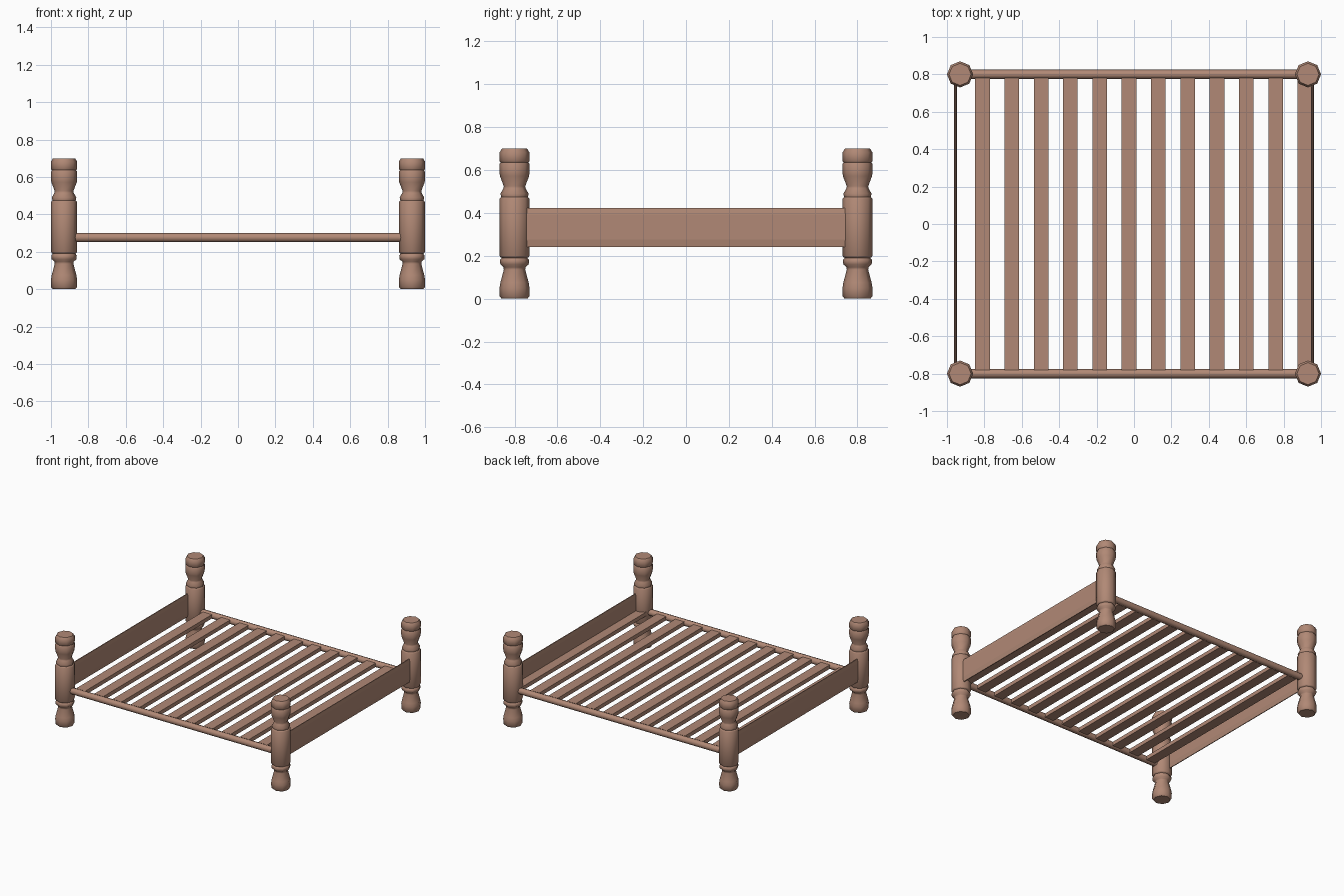
import bpy, bmesh, math

if "Cube" in bpy.data.objects:
    bpy.data.objects.remove(bpy.data.objects["Cube"])

wood = bpy.data.materials.new("wood")
wood.diffuse_color = (0.44, 0.25, 0.18, 1)
wood.use_nodes = True
wood.node_tree.nodes["Principled BSDF"].inputs["Base Color"].default_value = wood.diffuse_color


def finish(name, bm, angle=None):
    bmesh.ops.recalc_face_normals(bm, faces=bm.faces)
    me = bpy.data.meshes.new(name)
    bm.to_mesh(me)
    bm.free()
    me.materials.append(wood)
    ob = bpy.data.objects.new(name, me)
    bpy.context.collection.objects.link(ob)
    if angle:
        bpy.ops.object.select_all(action='DESELECT')
        ob.select_set(True)
        bpy.context.view_layer.objects.active = ob
        bpy.ops.object.shade_smooth_by_angle(angle=math.radians(angle))
    return ob


def loft(rings):
    # joins equal-sized loops of points and caps both ends
    bm = bmesh.new()
    loops = [[bm.verts.new(p) for p in r] for r in rings]
    n = len(loops[0])
    for a, b in zip(loops, loops[1:]):
        for i in range(n):
            j = (i + 1) % n
            bm.faces.new((a[i], a[j], b[j], b[i]))
    bm.faces.new(loops[0])
    bm.faces.new(loops[-1])
    return bm


def circle(r, n=8):
    return [(r * math.cos(2 * math.pi * i / n), r * math.sin(2 * math.pi * i / n)) for i in range(n)]


# Turned post profile: (radius, height)
POST = [(0.060, 0.0), (0.069, 0.01), (0.070, 0.05), (0.066, 0.075), (0.050, 0.135),
        (0.051, 0.147), (0.066, 0.160), (0.068, 0.180), (0.060, 0.190), (0.066, 0.194),
        (0.070, 0.200), (0.070, 0.465), (0.065, 0.472), (0.062, 0.474), (0.066, 0.490),
        (0.052, 0.514), (0.050, 0.525), (0.068, 0.572), (0.070, 0.590), (0.070, 0.628),
        (0.065, 0.636), (0.070, 0.642), (0.070, 0.682), (0.059, 0.70)]

# Four corner posts
for sx, ex in ((-1, "left"), (1, "right")):
    for sy, ey in ((-1, "front"), (1, "back")):
        post = finish(f"post_{ey}_{ex}",
                      loft([[(x, y, z) for x, y in circle(r)] for r, z in POST]), 50)
        post.location = (sx * 0.93, sy * 0.80, 0)

# Round rails along the front and back
for s, e in ((-1, "front"), (1, "back")):
    rail = finish(f"{e}_rail",
                  loft([[(x, a, b) for a, b in circle(0.025)] for x in (-0.90, 0.90)]), 50)
    rail.location = (0, s * 0.80, 0.276)

# Thin end boards with tapered edges
BOARD = [(-0.003, -0.09), (0.003, -0.09), (0.008, -0.055), (0.008, 0.06),
         (0.003, 0.09), (-0.003, 0.09), (-0.008, 0.06), (-0.008, -0.055)]
for s, e in ((-1, "left"), (1, "right")):
    board = finish(f"{e}_end_board",
                   loft([[(x, y, z) for x, z in BOARD] for y in (-0.77, 0.77)]))
    board.location = (s * 0.954, 0, 0.332)

# Slats running between the rails
SLAT = [(-0.039, -0.015), (0.039, -0.015), (0.039, 0.015), (-0.039, 0.015)]
for i in range(12):
    slat = finish(f"slat_{i + 1}",
                  loft([[(x, y, z) for x, z in SLAT] for y in (-0.79, 0.79)]))
    slat.location = (-0.81 + i * 0.1567, 0, 0.276)
